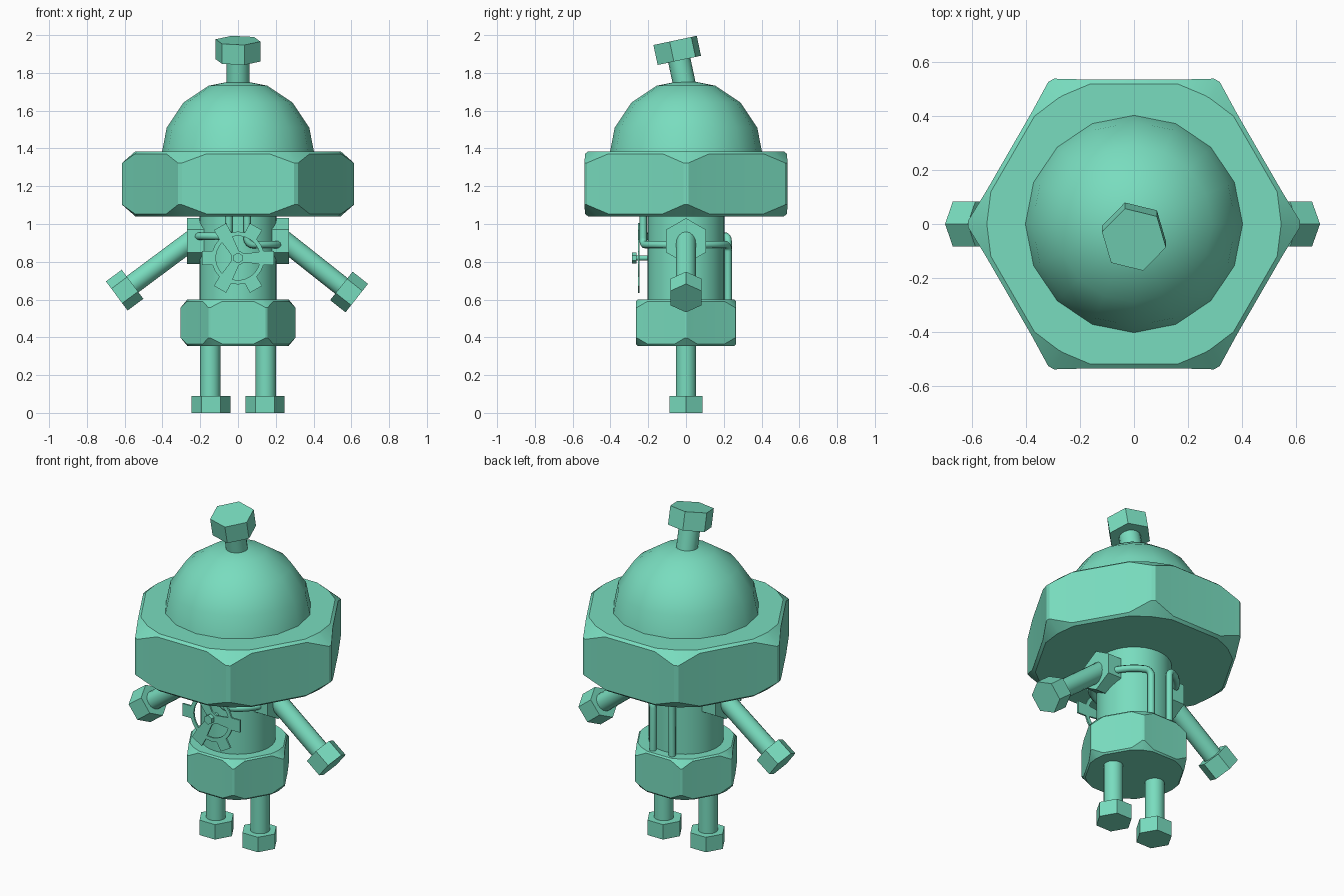
import bpy, bmesh, math
from mathutils import Vector, Matrix

if "Cube" in bpy.data.objects:
    bpy.data.objects.remove(bpy.data.objects["Cube"])

TEAL = bpy.data.materials.new("teal_green")
TEAL.diffuse_color = (0.19, 0.72, 0.52, 1)
TEAL.use_nodes = True
TEAL.node_tree.nodes["Principled BSDF"].inputs["Base Color"].default_value = TEAL.diffuse_color


def finish(obj, angle=35):
    obj.data.materials.clear()
    obj.data.materials.append(TEAL)
    bpy.ops.object.select_all(action='DESELECT')
    obj.select_set(True)
    bpy.context.view_layer.objects.active = obj
    if obj.type == 'CURVE':
        bpy.ops.object.convert(target='MESH')
        obj = bpy.context.object
    bpy.ops.object.shade_smooth_by_angle(angle=math.radians(angle))
    return obj


def from_bmesh(name, bm, angle=35):
    bmesh.ops.recalc_face_normals(bm, faces=bm.faces)
    me = bpy.data.meshes.new(name)
    bm.to_mesh(me)
    bm.free()
    obj = bpy.data.objects.new(name, me)
    bpy.context.collection.objects.link(obj)
    return finish(obj, angle)


def prism(name, a, b, radius, sides, turn=0.0):
    """Prism or cylinder from a to b; turn is the first corner's angle in degrees."""
    a, b = Vector(a), Vector(b)
    axis = (b - a).normalized()
    # side axis stays in the xz plane, so corner 0 is in that plane
    v = Vector((0, 1, 0))
    v = (v - axis * v.dot(axis)).normalized()
    u = v.cross(axis)
    bm = bmesh.new()
    rings = []
    for p in (a, b):
        rings.append([bm.verts.new(p + radius * (u * math.cos(t) + v * math.sin(t)))
                      for t in (math.radians(turn) + math.tau * i / sides for i in range(sides))])
    bm.faces.new(rings[0])
    bm.faces.new(rings[1])
    for i in range(sides):
        j = (i + 1) % sides
        bm.faces.new((rings[0][i], rings[0][j], rings[1][j], rings[1][i]))
    return from_bmesh(name, bm)


def chamfered_nut(name, z0, z1, r, drop):
    """Hexagonal nut whose corners are cut back by a cone at both ends."""
    flat = r * math.cos(math.pi / 6)
    outline = []            # (x, y, is_corner) round the hexagon
    for i in range(6):
        t = math.radians(60 * i)
        for off in (-0.02, 0.02):       # narrow flat on each corner
            outline.append((r * 0.995 * math.cos(t + off), r * 0.995 * math.sin(t + off), True))
        m = t + math.pi / 6
        for s in (-0.27, 0.27):
            outline.append((flat * math.cos(m) - s * r * math.sin(m),
                            flat * math.sin(m) + s * r * math.cos(m), False))
    bm = bmesh.new()
    rings = []
    for end, sign, inner in ((z0, 1, True), (z0, 1, False), (z1, -1, False), (z1, -1, True)):
        ring = []
        for x, y, corner in outline:
            k = (0.885 if corner else 0.97) if inner else 1.0
            d = 0 if inner else (drop if corner else drop * 0.22)
            ring.append(bm.verts.new((x * k, y * k, end + sign * d)))
        rings.append(ring)
    n = len(outline)
    bm.faces.new(rings[0])
    bm.faces.new(rings[3])
    for lo, hi in zip(rings, rings[1:]):
        for i in range(n):
            j = (i + 1) % n
            bm.faces.new((lo[i], lo[j], hi[j], hi[i]))
    return from_bmesh(name, bm, 30)


# Torso, hips and hat brim
prism("torso", (0, 0, 0.5), (0, 0, 1.1), 0.205, 32)
chamfered_nut("hip_nut", 0.355, 0.60, 0.305, 0.042)
chamfered_nut("head_nut", 1.04, 1.385, 0.617, 0.062)

# Dome: upper half of a 16-sided ball
bm = bmesh.new()
bmesh.ops.create_uvsphere(bm, u_segments=16, v_segments=8, radius=0.408)
bmesh.ops.delete(bm, geom=[v for v in bm.verts if v.co.z < -0.01], context='VERTS')
bmesh.ops.translate(bm, verts=bm.verts, vec=(0, 0, 1.355))
from_bmesh("dome", bm, 40)

# Tilted bolt on top of the dome
tilt = Vector((0, -math.sin(math.radians(12)), math.cos(math.radians(12))))
base = Vector((0, 0, 1.70))
prism("top_bolt_shaft", base, base + tilt * 0.18, 0.06, 16)
prism("top_bolt_head", base + tilt * 0.17, base + tilt * 0.278, 0.122, 6, -14)

# Legs with bolt-head feet, shoulders, and arms with bolt-head hands
for side, s, hand in (("left", -1, (-0.60, 0.65)), ("right", 1, (0.588, 0.64))):
    prism(side + "_leg", (s * 0.147, 0, 0.06), (s * 0.147, 0, 0.38), 0.054, 16)
    prism(side + "_foot", (s * 0.143, 0, 0), (s * 0.143, 0, 0.09), 0.102, 6)
    prism(side + "_shoulder", (s * 0.18, 0, 0.91), (s * 0.27, 0, 0.91), 0.121, 6)
    shoulder = Vector((s * 0.19, 0, 0.955))
    centre = Vector((hand[0], 0, hand[1]))
    d = (centre - shoulder).normalized()
    prism(side + "_arm", shoulder, centre, 0.053, 16)
    prism(side + "_hand", centre - d * 0.052, centre + d * 0.052, 0.096, 6)

# Pipes: down the front, round the flank, then down the back
for side, s, z in (("left", -1, 0.935), ("right", 1, 0.89)):
    R, bend = 0.232, 0.035
    a0, a1 = math.radians(-78), math.radians(74)

    def at(t, h):
        return (s * R * math.cos(t), R * math.sin(t), h)

    pts = [at(a0, 1.08)]
    for k in range(5):      # front elbow
        q = math.pi / 2 * k / 4
        pts.append(at(a0 + bend / R * (1 - math.cos(q)), z + bend * (1 - math.sin(q))))
    pts += [at(a0 + (a1 - a0) * k / 16, z) for k in range(2, 15)]
    for k in range(5):      # rear elbow
        q = math.pi / 2 * k / 4
        pts.append(at(a1 - bend / R * (1 - math.sin(q)), z - bend * (1 - math.cos(q))))
    pts.append(at(a1, 0.56))
    cu = bpy.data.curves.new(side + "_pipe", 'CURVE')
    cu.dimensions = '3D'
    cu.bevel_depth, cu.bevel_resolution, cu.use_fill_caps = 0.02, 2, True
    sp = cu.splines.new('POLY')
    sp.points.add(len(pts) - 1)
    for p, co in zip(sp.points, pts):
        p.co = (*co, 1)
    ob = bpy.data.objects.new(side + "_pipe", cu)
    bpy.context.collection.objects.link(ob)
    finish(ob, 50)

# Chest gear: six teeth, three openings
loops = [[]]
for i in range(6):
    for deg, r in ((-30, 0.14), (-15, 0.14), (-11, 0.195), (11, 0.195), (15, 0.14)):
        t = math.radians(60 * i + deg)
        loops[0].append((r * math.cos(t), r * math.sin(t)))
for i in range(3):
    mid = 60 + 120 * i
    hole = [(0.117, mid - 44 + 11 * k) for k in range(9)] + [(0.04, mid + 25), (0.04, mid - 25)]
    loops.append([(r * math.cos(math.radians(t)), r * math.sin(math.radians(t))) for r, t in hole])
cu = bpy.data.curves.new("chest_gear", 'CURVE')
cu.dimensions, cu.fill_mode, cu.extrude = '2D', 'BOTH', 0.005
for loop in loops:
    sp = cu.splines.new('POLY')
    sp.points.add(len(loop) - 1)
    sp.use_cyclic_u = True
    for p, (x, y) in zip(sp.points, loop):
        p.co = (x, y, 0, 1)
gear = bpy.data.objects.new("chest_gear", cu)
gear.matrix_world = Matrix.Translation((0, -0.25, 0.82)) @ Matrix.Rotation(math.pi / 2, 4, 'X')
bpy.context.collection.objects.link(gear)
finish(gear)


# Gear axle and its small bolt head
def along_y(name, y0, y1, radius, sides):
    bm = bmesh.new()
    bmesh.ops.create_cone(bm, cap_ends=True, segments=sides, radius1=radius, radius2=radius,
                          depth=abs(y1 - y0),
                          matrix=Matrix.Translation((0, (y0 + y1) / 2, 0.82))
                          @ Matrix.Rotation(math.pi / 2, 4, 'X'))
    return from_bmesh(name, bm)


along_y("gear_axle", -0.27, -0.18, 0.013, 12)
along_y("gear_bolt_head", -0.286, -0.262, 0.028, 6)
